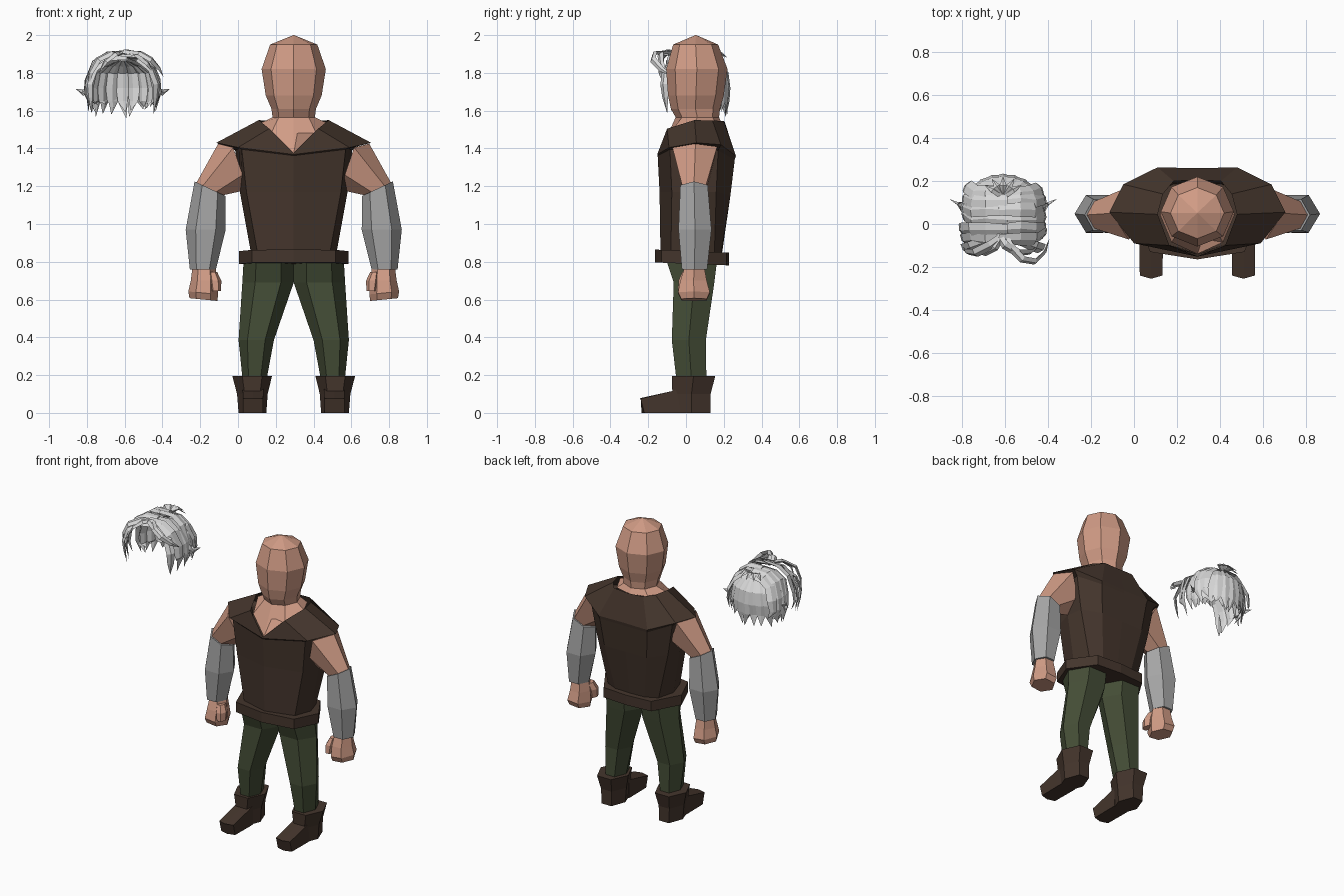
import bpy, bmesh, math, random
from mathutils import Vector

if "Cube" in bpy.data.objects:
    bpy.data.objects.remove(bpy.data.objects["Cube"])

random.seed(4)
BODY_X, HAIR_X = 0.295, -0.61


def material(name, r, g, b):
    lin = [((c / 255 + 0.055) / 1.055) ** 2.4 for c in (r, g, b)]
    m = bpy.data.materials.new(name)
    m.diffuse_color = (*lin, 1)
    m.use_nodes = True
    m.node_tree.nodes["Principled BSDF"].inputs["Base Color"].default_value = m.diffuse_color
    return m


SKIN = material("skin", 208, 155, 133)
LEATHER = material("dark leather", 68, 53, 44)
CLOTH = material("green cloth", 68, 77, 54)
STEEL = material("grey steel", 166, 166, 166)
HAIR = material("pale hair", 216, 216, 216)


def finish(name, bm, mat, x=BODY_X, mirror=False):
    bmesh.ops.recalc_face_normals(bm, faces=bm.faces)
    me = bpy.data.meshes.new(name)
    bm.to_mesh(me)
    bm.free()
    me.materials.append(mat)
    ob = bpy.data.objects.new(name, me)
    ob.location.x = x
    bpy.context.collection.objects.link(ob)
    if mirror:
        ob.modifiers.new("mirror", 'MIRROR').use_axis[0] = True
    return ob


def add_loft(bm, rings, cap_start=True, cap_end=True):
    """Skin a list of equal-length point rings."""
    vs = [[bm.verts.new(p) for p in r] for r in rings]
    n = len(vs[0])
    for a, b in zip(vs, vs[1:]):
        for i in range(n):
            j = (i + 1) % n
            bm.faces.new((a[i], a[j], b[j], b[i]))
    if cap_start:
        bm.faces.new(vs[0])
    if cap_end:
        bm.faces.new(vs[-1])


def loft(name, rings, mat, mirror=False, caps=(True, True)):
    bm = bmesh.new()
    add_loft(bm, rings, *caps)
    return finish(name, bm, mat, mirror=mirror)


def sym(half):
    """Close a front-to-back half outline with its mirror image."""
    return half + [(-x, y, z) for x, y, z in half[-2:0:-1]]


def octo(z, rx, front, back):
    cy, ry = (front + back) / 2, (back - front) / 2
    return [(rx * math.sin(k * math.pi / 4), cy - ry * math.cos(k * math.pi / 4), z)
            for k in range(8)]


def hexa(z, x0, x1, y0, y1, slope=0.0):
    """Six-sided ring with points at the inner and outer x ends."""
    cx, rx, cy, ry = (x0 + x1) / 2, (x1 - x0) / 2, (y0 + y1) / 2, (y1 - y0) / 2
    return [(cx + u * rx, cy + v * ry, z + slope * u * rx) for u, v in
            ((1, 0), (.5, 1), (-.5, 1), (-1, 0), (-.5, -1), (.5, -1))]


# Head, neck and the bit of chest in the collar opening
neck_base = sym([(0, -.14, 1.375), (.12, -.085, 1.48), (.175, .045, 1.535),
                 (.12, .16, 1.53), (0, .19, 1.53)])
loft("head", [neck_base, octo(1.565, .112, -.055, .175), octo(1.61, .118, -.08, .18),
              octo(1.68, .148, -.095, .2), octo(1.82, .17, -.105, .22),
              octo(1.95, .125, -.068, .17), octo(2.0, .002, .05, .054)], SKIN)

# Sleeveless vest: hem, ribs, armhole, shoulder edge, collar
vest = [
    [(0, -.135, .84), (.19, -.08, .84), (.225, .04, .84), (.19, .15, .84), (.11, .185, .84), (0, .19, .84)],
    [(0, -.14, 1.17), (.25, -.075, 1.17), (.285, .05, 1.17), (.27, .16, 1.17), (.16, .235, 1.15), (0, .235, 1.15)],
    [(0, -.15, 1.362), (.275, -.085, 1.395), (.29, .05, 1.4), (.31, .17, 1.39), (.18, .258, 1.34), (0, .258, 1.34)],
    [(0, -.152, 1.368), (.295, -.09, 1.405), (.41, .055, 1.43), (.345, .185, 1.42), (.185, .264, 1.36), (0, .26, 1.36)],
    [(0, -.15, 1.375), (.13, -.1, 1.505), (.185, .045, 1.55), (.16, .14, 1.548), (.11, .2, 1.545), (0, .205, 1.54)],
]
loft("vest", [sym(r) for r in vest], LEATHER, caps=(True, False))

# Belt, slightly lower at the back
belt = [(0, -.165), (.22, -.13), (.29, .04), (.18, .215), (0, .228)]
loft("belt", [sym([(x, y, z - .04 * y) for x, y in belt]) for z in (.79, .858)], LEATHER)

# Trouser legs
loft("trouser_leg", [hexa(.81, 0, .265, -.105, .165), hexa(.69, 0, .272, -.065, .15),
                     hexa(.385, .105, .292, -.075, .105), hexa(.17, .145, .27, -.05, .108)],
     CLOTH, True)

# Boots: shaft and toe
loft("boot_shaft", [hexa(.195, .115, .325, -.075, .155), hexa(.1, .138, .3, -.072, .13),
                    hexa(0, .145, .292, -.07, .13)], LEATHER, True)


def toe(y, top, w, bulge, lean=0.0):
    c = .215
    return [(c - w, y + lean, 0), (c, y + lean - bulge, 0), (c + w, y + lean, 0),
            (c + w, y, top), (c, y - bulge, top), (c - w, y, top)]


loft("boot_toe", [toe(-.03, .13, .055, 0), toe(-.075, .115, .055, 0),
                  toe(-.24, .075, .053, .015, .02)], LEATHER, True)

# Upper arms
loft("upper_arm", [
    [(.40, .05, 1.425), (.34, .165, 1.41), (.27, .13, 1.26), (.25, .05, 1.18), (.27, -.03, 1.26), (.32, -.072, 1.405)],
    hexa(1.185, .38, .515, -.02, .105, .5)], SKIN, True)

# Forearm guards
loft("forearm_guard", [hexa(1.187, .362, .525, -.03, .115, .47), hexa(.97, .36, .572, -.04, .135),
                       hexa(.76, .412, .55, -.022, .112)], STEEL, True)

# Fists and thumbs
loft("fist", [hexa(.78, .415, .535, -.005, .095), hexa(.7, .405, .545, -.03, .11),
              hexa(.635, .4, .558, -.042, .126, .1), hexa(.6, .405, .552, -.025, .11, .1)], SKIN, True)
loft("thumb", [hexa(.745, .405, .45, -.02, .04), hexa(.7, .383, .45, -.04, .035),
               hexa(.645, .385, .44, -.042, .025)], SKIN, True)

# Hair: overlapping tapered locks, each a flat diamond swept along a path
hair = bmesh.new()
CENTRE = Vector((0, .05, 1.7))


def lock(path, w=.034, t=.01):
    pts = [Vector(p) for p in path]
    last, rings = len(pts) - 1, []
    for i, p in enumerate(pts):
        tan = (pts[min(i + 1, last)] - pts[max(i - 1, 0)]).normalized()
        out = p - CENTRE
        out = (out - tan * out.dot(tan)).normalized()
        side = tan.cross(out)
        k = .04 if i == last else min(1, .75 + .25 * i) * (.75 if i == last - 1 else 1)
        rings.append([p + side * w * k, p + out * t * k, p - side * w * k, p - out * t * k])
    add_loft(hair, rings)


def jit(a):
    return random.uniform(-a, a)


# side locks laid across the crown
for s in (-1, 1):
    for i, y in enumerate((-.07, -.025, .02, .065, .11, .15)):
        top = 1.9 - .8 * (y - .03) ** 2 + jit(.012)
        rx = .185 - 1.5 * max(0, y - .06) ** 2 + jit(.008)
        tip = random.uniform(1.57, 1.65)
        lean = .01 + jit(.02)
        lock([(-s * .02, y, top), (s * .08, y + jit(.01), top - .005),
              (s * rx * .8, y, top - .05), (s * rx, y + lean, 1.76),
              (s * (rx + .008), y + lean, 1.69), (s * (rx - .01 + jit(.015)), y + lean * 2, tip)])
    # flicked-out tips
    lock([(s * .165, .07, 1.77), (s * .19, .08, 1.71), (s * .21, .095, 1.695), (s * .248, .115, 1.715)], .025)
    # front locks beside the face
    lock([(s * .08, -.08, 1.87), (s * .15, -.105, 1.82), (s * .18, -.115, 1.74),
          (s * .175, -.11, 1.67), (s * .165, -.1, 1.59)], .028)

# back locks fanning down from the crown, in two layers
for layer, (n, r, low) in enumerate(((11, 1.0, 1.57), (9, .9, 1.6))):
    for i in range(n):
        a = math.radians(8 + 164 * i / (n - 1))
        c, d = math.cos(a) * r, math.sin(a) * r
        z = 1.885 - .015 * layer
        lock([(c * .03, .1 + d * .02, z), (c * .11, .09 + d * .08, z - .03),
              (c * .165, .07 + d * .145, 1.8), (c * .185, .06 + d * .165, 1.72),
              (c * .18, .055 + d * (.17 + jit(.01)), 1.65),
              (c * .165 + jit(.02), .05 + d * (.165 + jit(.02)), low + random.uniform(-.01, .05))], .035)

# short tuft at the back of the crown
for k in range(5):
    a = math.radians(20 + 35 * k)
    lock([(0, .13, 1.885), (.05 * math.cos(a), .15 + .03 * math.sin(a), 1.91),
          (.09 * math.cos(a), .16 + .06 * math.sin(a), 1.88)], .022)

# fringe sweeping forward and curling round
lock([(0, -.03, 1.89), (.03, -.1, 1.91), (.09, -.165, 1.905), (.15, -.175, 1.87),
      (.195, -.13, 1.82), (.215, -.07, 1.78)], .02)
lock([(-.03, -.04, 1.89), (.01, -.1, 1.915), (.07, -.135, 1.9), (.13, -.13, 1.85), (.17, -.1, 1.79)], .022)
lock([(.02, -.04, 1.89), (-.06, -.1, 1.905), (-.13, -.135, 1.87), (-.17, -.13, 1.8), (-.19, -.1, 1.7)], .024)
lock([(0, -.05, 1.9), (-.04, -.11, 1.9), (-.09, -.14, 1.86), (-.125, -.13, 1.8)], .02)
finish("hair", hair, HAIR, HAIR_X)
